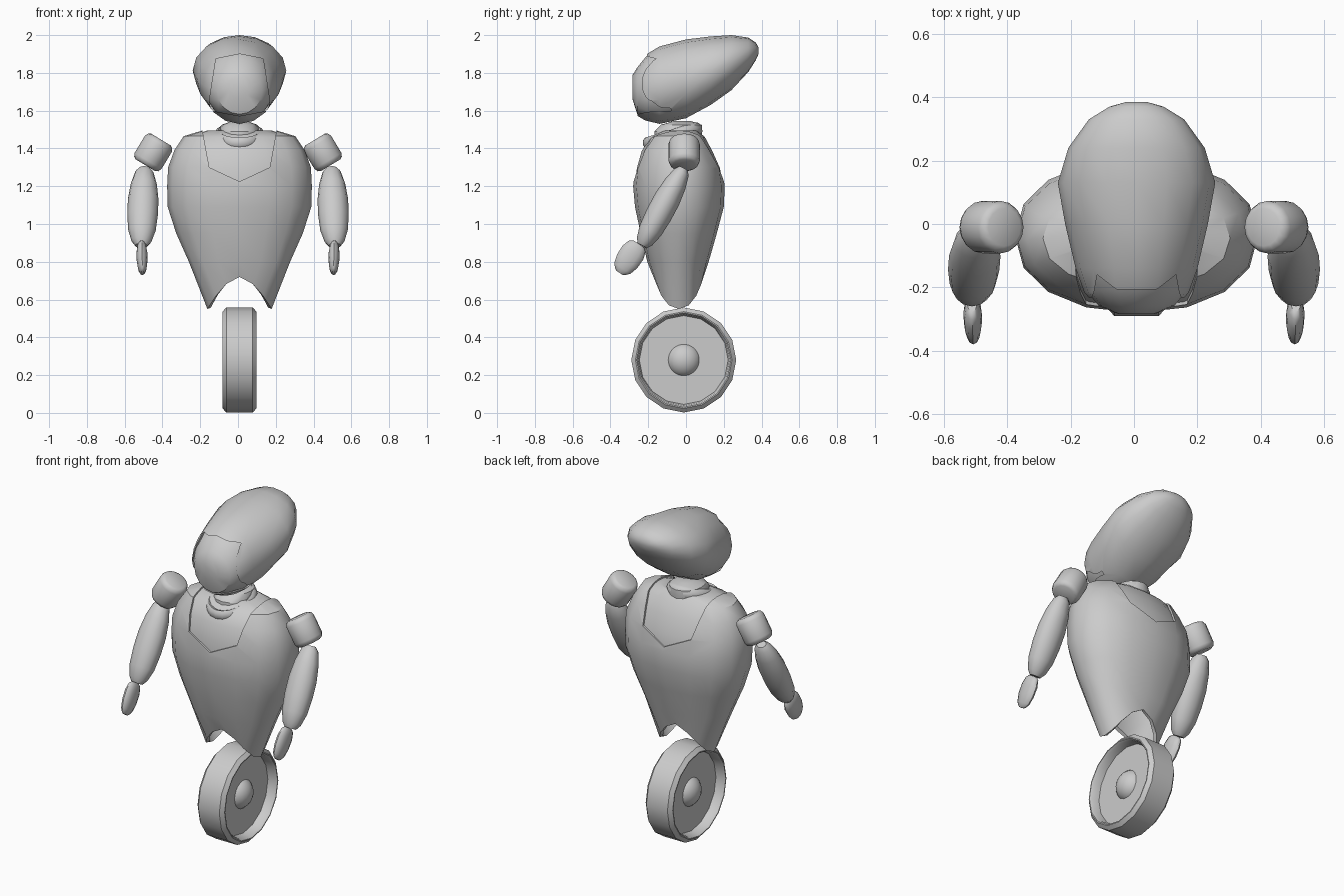
import bpy, bmesh
from math import sin, cos, pi, radians
from mathutils import Vector, Matrix

if "Cube" in bpy.data.objects:
    bpy.data.objects.remove(bpy.data.objects["Cube"])

CX = 0.008  # body centre line
N = 16


def finish(ob, angle=35):
    bpy.ops.object.select_all(action='DESELECT')
    bpy.context.view_layer.objects.active = ob
    ob.select_set(True)
    for m in list(ob.modifiers):
        bpy.ops.object.modifier_apply(modifier=m.name)
    bpy.ops.object.shade_smooth_by_angle(angle=radians(angle))
    return ob


def loft(name, rings, caps=(True, True), closed=False):
    """Skin a list of equally long point rings."""
    bm = bmesh.new()
    vs = [[bm.verts.new(p) for p in r] for r in rings]
    pairs = list(zip(vs, vs[1:])) + ([(vs[-1], vs[0])] if closed else [])
    for a, b in pairs:
        n = len(a)
        for i in range(n):
            bm.faces.new((a[i], a[(i + 1) % n], b[(i + 1) % n], b[i]))
    if caps[0]:
        bm.faces.new(vs[0])
    if caps[1]:
        bm.faces.new(vs[-1])
    bmesh.ops.recalc_face_normals(bm, faces=bm.faces)
    me = bpy.data.meshes.new(name)
    bm.to_mesh(me)
    bm.free()
    ob = bpy.data.objects.new(name, me)
    bpy.context.collection.objects.link(ob)
    return ob


def ring(c, u, v, n=N, p=1.0):
    """Ellipse (p=1) or squarer superellipse (p<1) spanned by u and v."""
    def f(t):
        return (1 if t > 0 else -1) * abs(t) ** p if abs(t) > 1e-6 else 0
    c, u, v = Vector(c), Vector(u), Vector(v)
    return [c + u * f(cos(2 * pi * i / n)) + v * f(sin(2 * pi * i / n)) for i in range(n)]


def limb(name, a, b, profile, rx, ry, n=12):
    """Tapered pod from a to b; profile holds (position, relative radius)."""
    a, b = Vector(a), Vector(b)
    v = (b - a).cross(Vector((1, 0, 0))).normalized()
    u = v.cross(b - a).normalized()
    return finish(loft(name, [ring(a.lerp(b, t), u * rx * s, v * ry * s, n) for t, s in profile]), 45)


def carve(ob, outline, y0, y1):
    """Cut a prism with an x/z outline out of an object."""
    cut = loft("cutter", [[(x + CX, y, z) for x, z in outline] for y in (y0, y1)])
    cut.hide_render = True
    m = ob.modifiers.new("carve", 'BOOLEAN')
    m.object, m.operation, m.solver = cut, 'DIFFERENCE', 'EXACT'
    finish(ob)
    bpy.data.objects.remove(cut)


def mirrored(half):
    """Outline from its right half, first point on the right."""
    return half + [(-x, z) for x, z in reversed(half) if x > 0]


# Torso shell: (z, half width, front y, back y)
TORSO = [(1.50, .18, -.13, .07), (1.465, .295, -.20, .11), (1.39, .345, -.245, .15),
         (1.30, .378, -.27, .19), (1.20, .383, -.28, .205), (1.09, .38, -.27, .20),
         (.95, .335, -.24, .163), (.80, .268, -.205, .12)]


def torso_rings(rows, inset=0.0):
    return [ring((CX, (f + b) / 2, z - inset * .5), (w - inset, 0, 0),
                 (0, (b - f) / 2 - inset, 0), p=.92) for z, w, f, b in rows]


hem = ring((CX, -.038, 0), (.17, 0, 0), (0, .128, 0), p=.92)
for p in hem:
    p.z = .72 - .17 * (abs(p.x - CX) / .17) ** 1.7
torso = loft("torso_shell", torso_rings(TORSO) + [hem], (True, False))
s = torso.modifiers.new("wall", 'SOLIDIFY')
s.thickness, s.offset = .02, -1
carve(torso, mirrored([(.21, 1.6), (.195, 1.49), (.16, 1.30), (0, 1.225)]), -.6, .6)

# Recessed chest and back panels
finish(loft("chest_panels", torso_rings(TORSO[:6], .01)))

# Collar and neck
tilt = Matrix.Rotation(radians(17), 3, 'X')
collar = []
for i in range(20):
    a = 2 * pi * i / 20
    d = Vector((cos(a), sin(a), 0))
    c = Vector((.112 * d.x, .14 * d.y, 0))
    pts = ring(c, d * .022, (0, 0, .035), 8)
    collar.append([tilt @ p + Vector((CX, -.072, 1.465)) for p in pts])
finish(loft("collar", collar, (False, False), True), 50)
finish(loft("neck", [ring((CX, y, z), (r, 0, 0), (0, r * 1.15, 0)) for y, z, r in
                     [(-.05, 1.40, .105), (-.04, 1.49, .11), (-.025, 1.525, .095), (-.02, 1.545, .04)]]))

# Head shell: (y, bottom z, top z, half width)
HEAD = [(-.288, 1.66, 1.79, .06), (-.262, 1.575, 1.835, .125), (-.215, 1.548, 1.895, .165),
        (-.14, 1.53, 1.94, .192), (0, 1.56, 1.977, .225), (.13, 1.63, 1.993, .248),
        (.24, 1.708, 2.0, .215), (.33, 1.805, 1.987, .15), (.37, 1.868, 1.96, .085),
        (.384, 1.90, 1.935, .035)]


def head_rings(rows, k=1.0, dy=0.0):
    return [ring((CX, y + dy, (a + b) / 2), (w * k, 0, 0), (0, 0, (b - a) / 2 * k))
            for y, a, b, w in rows]


head = loft("head_shell", head_rings(HEAD))
carve(head, mirrored([(0, 1.9), (.125, 1.875), (.16, 1.65), (.15, 1.60), (0, 1.572)]), -.6, -.08)

# Visor set into the face opening
finish(loft("visor", head_rings(HEAD[:5], .955, .004)))

# Arms
for side, sx in (("left", -1), ("right", 1)):
    limb(side + "_shoulder", (sx * .408, -.01, 1.447), (sx * .49, -.01, 1.311),
         [(0, .72), (.05, .9), (.17, 1), (.83, 1), (.95, .9), (1, .72)], .083, .083, 16)
    limb(side + "_forearm", (sx * .495, -.012, 1.295), (sx * .512, -.232, .885),
         [(0, .35), (.05, .6), (.2, .85), (.4, 1), (.6, 1), (.8, .9), (.94, .66), (1, .4)], .081, .07)
    limb(side + "_hand", (sx * .510, -.25, .895), (sx * .506, -.352, .742),
         [(0, .5), (.08, .8), (.3, 1), (.6, .98), (.85, .78), (.96, .5), (1, .3)], .029, .066)

# Wheel with recessed sides
WHEEL = [(.035, .235), (.078, .242), (.09, .25), (.09, .256), (.07, .278)]
WHEEL = WHEEL + [(-x, r) for x, r in reversed(WHEEL)]
WC = Vector((CX, -.012, .28))
finish(loft("wheel", [ring(WC + Vector((x, 0, 0)), (0, r, 0), (0, 0, r)) for x, r in WHEEL]))

# Wheel hub
bpy.ops.mesh.primitive_uv_sphere_add(segments=20, ring_count=12, radius=.092, location=WC)
hub = bpy.context.object
hub.name = "wheel_hub"
hub.scale.x = .9
finish(hub, 60)
